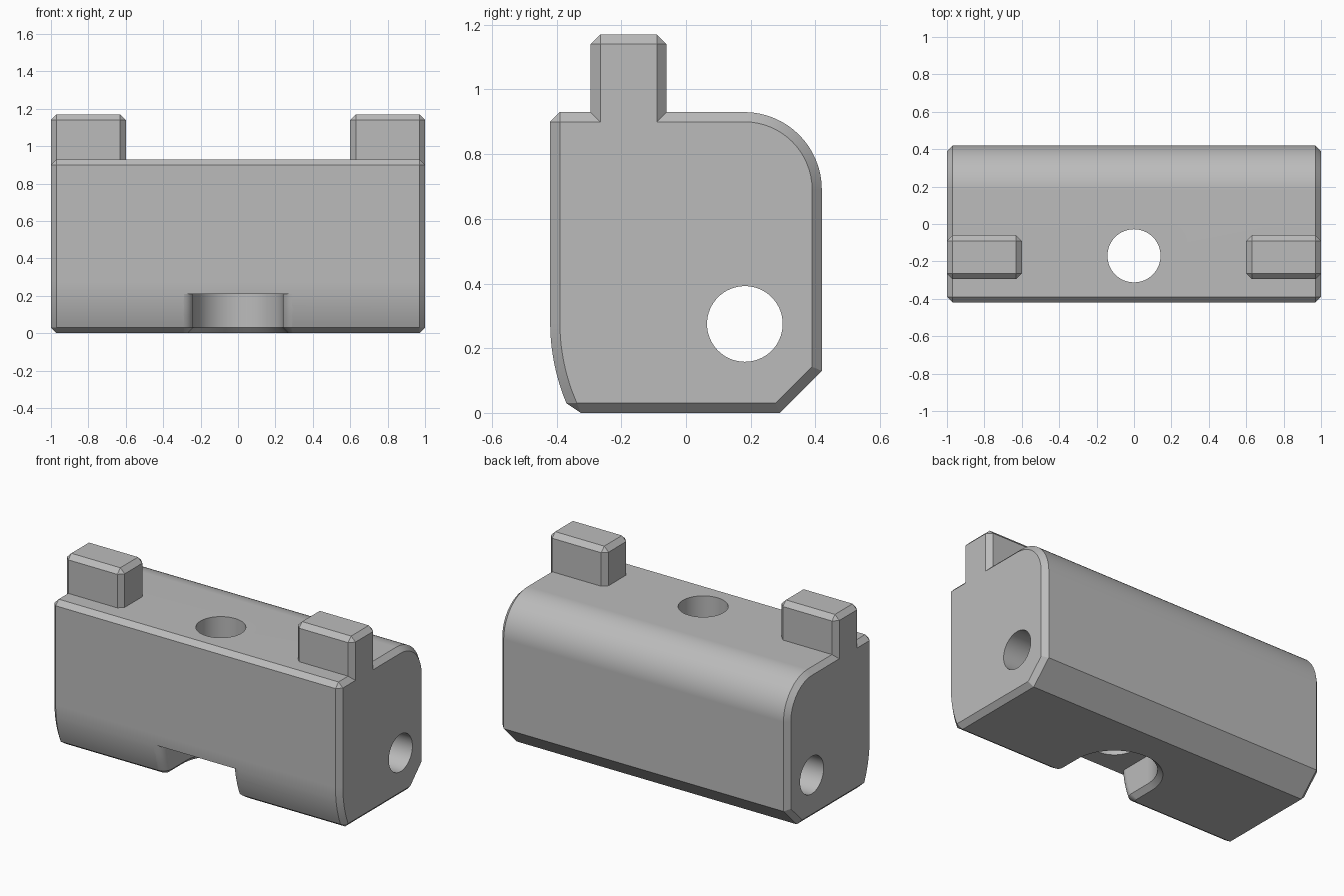
import bpy, bmesh
from math import sin, cos, pi, sqrt, radians

cube = bpy.data.objects.get("Cube")
if cube:
    bpy.data.objects.remove(cube)

CH = 0.03  # chamfer width

grey = bpy.data.materials.new("plain_grey")
grey.use_nodes = True
COLOUR = (0.5, 0.5, 0.5, 1)
grey.diffuse_color = COLOUR
grey.node_tree.nodes["Principled BSDF"].inputs["Base Color"].default_value = COLOUR


def arc(cx, cy, r, a0, a1, n):
    steps = [radians(a0 + (a1 - a0) * i / n) for i in range(n + 1)]
    return [(cx + r * cos(a), cy + r * sin(a)) for a in steps]


def loft(name, loops):
    """Skin a stack of matching closed loops and cap both ends."""
    bm = bmesh.new()
    rings = [[bm.verts.new(p) for p in loop] for loop in loops]
    n = len(rings[0])
    for a, b in zip(rings, rings[1:]):
        for i in range(n):
            j = (i + 1) % n
            bm.faces.new((a[i], a[j], b[j], b[i]))
    bm.faces.new(rings[0])
    bm.faces.new(rings[-1])
    bmesh.ops.remove_doubles(bm, verts=bm.verts, dist=1e-5)
    bmesh.ops.recalc_face_normals(bm, faces=bm.faces)
    me = bpy.data.meshes.new(name)
    bm.to_mesh(me)
    bm.free()
    me.materials.append(grey)
    ob = bpy.data.objects.new(name, me)
    bpy.context.collection.objects.link(ob)
    return ob


def combine(target, other, operation):
    mod = target.modifiers.new(other.name, "BOOLEAN")
    mod.object = other
    mod.operation = operation
    mod.solver = "EXACT"
    bpy.context.view_layer.objects.active = target
    bpy.ops.object.modifier_apply(modifier=mod.name)
    bpy.data.objects.remove(other)


# Body: side profile swept along x, inset at both ends for the chamfer
def profile(d):
    belly = arc(0.23, 0.28, 0.65 - d, 180, 180 + 22.6, 10)[:-1]
    belly.append((0.23 - sqrt((0.65 - d) ** 2 - 0.25 ** 2), 0.03))
    toe = (-0.325, 0) if d == 0 else belly[-1]
    k = 0.414 * d
    brow = [(-0.39, 0.93 - d), (-0.42 + d, 0.90)]
    return (arc(0.18, 0.69, 0.24 - d, 0, 90, 16) + brow + belly
            + [toe, (0.29 - k, d), (0.42 - d, 0.13 + k)])


def section(x, d):
    return [(x, y, z) for y, z in profile(d)]


body = loft("block_body", [section(-1, CH), section(-1 + CH, 0),
                           section(1 - CH, 0), section(1, CH)])


# Lugs: chamfered posts at both ends of the top
def lug_ring(side, z, d):
    x0, x1, y0, y1 = 0.6 + d, 1 - d, -0.295 + d, -0.06 - d
    c = CH - d
    pts = [(x0 + c, y0), (x1 - c, y0), (x1, y0 + c), (x1, y1 - c),
           (x1 - c, y1), (x0 + c, y1), (x0, y1 - c), (x0, y0 + c)]
    return [(side * x, y, z) for x, y in pts]


for side, label in ((1, "left"), (-1, "right")):
    lug = loft(label + "_lug", [lug_ring(side, 0.85, 0), lug_ring(side, 1.14, 0),
                                lug_ring(side, 1.17, CH - 0.0001)])
    combine(body, lug, "UNION")


# Notch: round pocket open to the front, rounded mouth, chamfered rim below
def front_y(z):
    if z < 0.03:
        return -0.37 + (0.03 - z) * 1.5
    return 0.23 - sqrt(0.65 ** 2 - (0.28 - z) ** 2)


def notch_ring(z):
    d = max(0, 0.03 - z)
    r = 0.06 - d
    f = front_y(z) - 0.001
    left = arc(-0.30, f + r, r, 0, -90, 8) + [(-0.31, f - 0.2)]
    right = [(-x, y) for x, y in reversed(left)]
    loop = arc(0, -0.17, 0.24 + d, 0, 180, 32) + left + right
    return [(x, y, z) for x, y in loop]


notch = loft("notch_cutter", [notch_ring(z) for z in (-0.01, 0.03, 0.09, 0.15, 0.21)])
combine(body, notch, "DIFFERENCE")

# Round holes: one down through the top, one along the whole length
ring = arc(0, -0.17, 0.142, 0, 360, 64)[:-1]
combine(body, loft("top_hole_cutter", [[(x, y, z) for x, y in ring]
                                       for z in (0.1, 1.1)]), "DIFFERENCE")
ring = arc(0.182, 0.275, 0.117, 0, 360, 64)[:-1]
combine(body, loft("long_hole_cutter", [[(x, y, z) for y, z in ring]
                                        for x in (-1.1, 1.1)]), "DIFFERENCE")

# Smooth the curved faces, keep chamfer edges crisp
bpy.ops.object.select_all(action="DESELECT")
body.select_set(True)
bpy.context.view_layer.objects.active = body
bpy.ops.object.shade_smooth_by_angle(angle=radians(25))
weighted = body.modifiers.new("weighted_normals", "WEIGHTED_NORMAL")
weighted.keep_sharp = True
